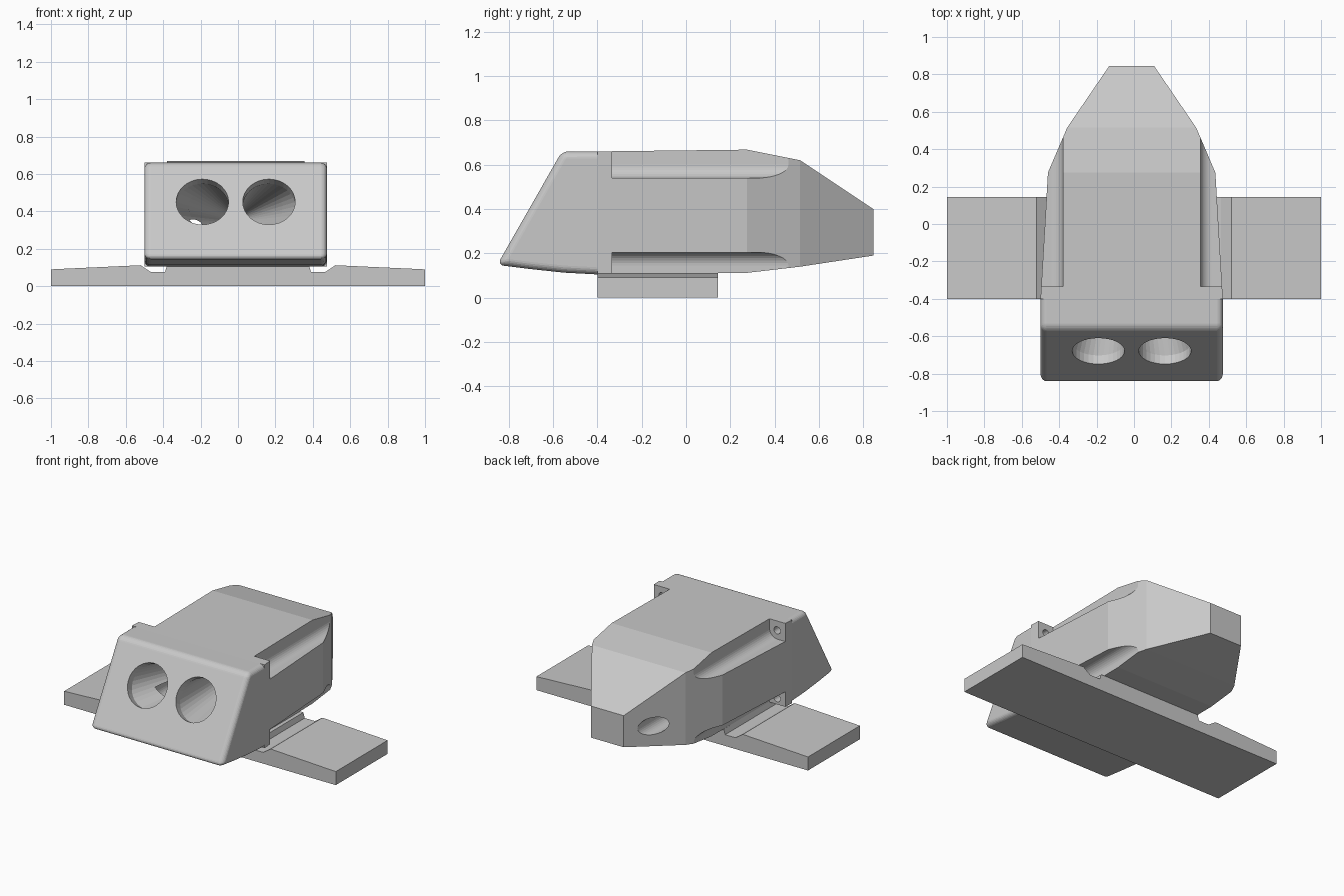
import bpy, bmesh, math
from mathutils import Vector

if "Cube" in bpy.data.objects:
    bpy.data.objects.remove(bpy.data.objects["Cube"])

CX = -0.0125                      # centre line of the housing
gray = bpy.data.materials.new("light_gray")
gray.diffuse_color = (0.58, 0.58, 0.58, 1)
gray.use_nodes = True
gray.node_tree.nodes["Principled BSDF"].inputs["Base Color"].default_value = gray.diffuse_color


def loft(name, rings, edit=None):
    """Closed solid through rings with equal point counts."""
    bm = bmesh.new()
    vs = [[bm.verts.new(p) for p in r] for r in rings]
    n = len(vs[0])
    for a, b in zip(vs, vs[1:]):
        for i in range(n):
            j = (i + 1) % n
            bm.faces.new((a[i], a[j], b[j], b[i]))
    bm.faces.new(vs[0])
    bm.faces.new(vs[-1])
    if edit:
        edit(bm)
    bmesh.ops.recalc_face_normals(bm, faces=bm.faces)
    me = bpy.data.meshes.new(name)
    bm.to_mesh(me)
    bm.free()
    me.materials.append(gray)
    ob = bpy.data.objects.new(name, me)
    bpy.context.collection.objects.link(ob)
    return ob


def circle(c, axis, r, n=32):
    """Ring of points around c, perpendicular to an axis in the yz plane."""
    axis = Vector(axis).normalized()
    u = Vector((1, 0, 0))
    v = axis.cross(u)
    return [Vector(c) + r * (math.cos(t) * u + math.sin(t) * v)
            for t in (2 * math.pi * i / n for i in range(n))]


def cut(ob, cutters):
    bpy.context.view_layer.objects.active = ob
    for c in cutters:
        m = ob.modifiers.new("cut", 'BOOLEAN')
        m.operation, m.solver, m.object = 'DIFFERENCE', 'EXACT', c
        bpy.ops.object.modifier_apply(modifier=m.name)


# Rear housing: rectangular sections (y, half width, bottom, top)
sections = [(-0.40, 0.4875, 0.105, 0.66), (0.275, 0.4475, 0.112, 0.668),
            (0.515, 0.345, 0.14, 0.62), (0.845, 0.12, 0.19, 0.40)]
rear = loft("rear_housing", [
    [(CX - w, y, b), (CX + w, y, b), (CX + w, y, t), (CX - w, y, t)]
    for y, w, b, t in sections])

# Front housing: sloped profile with rounded edges
profile = [(-0.40, 0.105), (-0.55, 0.113), (-0.70, 0.129), (-0.852, 0.148),
           (-0.56, 0.66), (-0.40, 0.66)]


def round_edges(bm):
    bmesh.ops.recalc_face_normals(bm, faces=bm.faces)
    edges = [e for e in bm.edges if e.calc_face_angle() > 0.6
             and not all(v.co.y > -0.41 for v in e.verts)]
    bmesh.ops.bevel(bm, geom=edges, offset=0.032, segments=6, profile=0.5,
                    affect='EDGES', clamp_overlap=True)


front = loft("front_housing", [[(CX + s * 0.4875, y, z) for y, z in profile]
                               for s in (-1, 1)], round_edges)

# Eye openings: short tubes that narrow into cones meeting at the centre line
normal = Vector((0, -0.873, 0.488))
bores = []
for s in (-1, 1):
    c = Vector((CX + s * 0.178, -0.678, 0.45))
    bores.append(loft("eye_cutter", [
        circle(c + normal * 0.1, normal, 0.14),
        circle(c - normal * 0.05, normal, 0.14),
        circle((CX + s * 0.03, 0.25, 0.365), (0, -1, 0), 0.035)]))

# Cable tunnel from the left rear slope
bores.append(loft("cable_cutter", [circle((-0.24, y, 0.30), (0, -1, 0), 0.057)
                                   for y in (-0.5, 1.0)]))

# Filleted screw channels along the four long edges, and their screw holes
channels = []
R, X0, Z0 = 0.06, 0.3675, 0.1675
shape = [(0.7, 0.5), (X0, 0.5)]
for i in range(9):
    a = math.pi + i * math.pi / 16
    shape.append((X0 + R + R * math.cos(a), Z0 + R + R * math.sin(a)))
shape.append((0.7, Z0))
for sx in (-1, 1):
    for sz in (-1, 1):
        channels.append(loft("channel_cutter", [
            [(CX + sx * x, y, 0.3725 + sz * z) for x, z in shape]
            for y in (-0.335, 0.62)]))
        channels.append(loft("screw_cutter", [
            circle((CX + sx * 0.424, y, 0.3725 + sz * 0.226), (0, -1, 0), 0.024, 20)
            for y in (-0.45, -0.30)]))

cut(front, bores)
cut(rear, bores + channels)
for c in bores + channels:
    bpy.data.objects.remove(c)

# Base plate: symmetric cross-section with a groove on each side
half = [(1.0, 0.0), (1.0, 0.09), (0.52, 0.112), (0.465, 0.075),
        (0.39, 0.075), (0.38, 0.11)]
outline = half + [(-x, z) for x, z in reversed(half)]
loft("base_plate", [[(x, y, z) for x, z in outline] for y in (-0.40, 0.145)])
